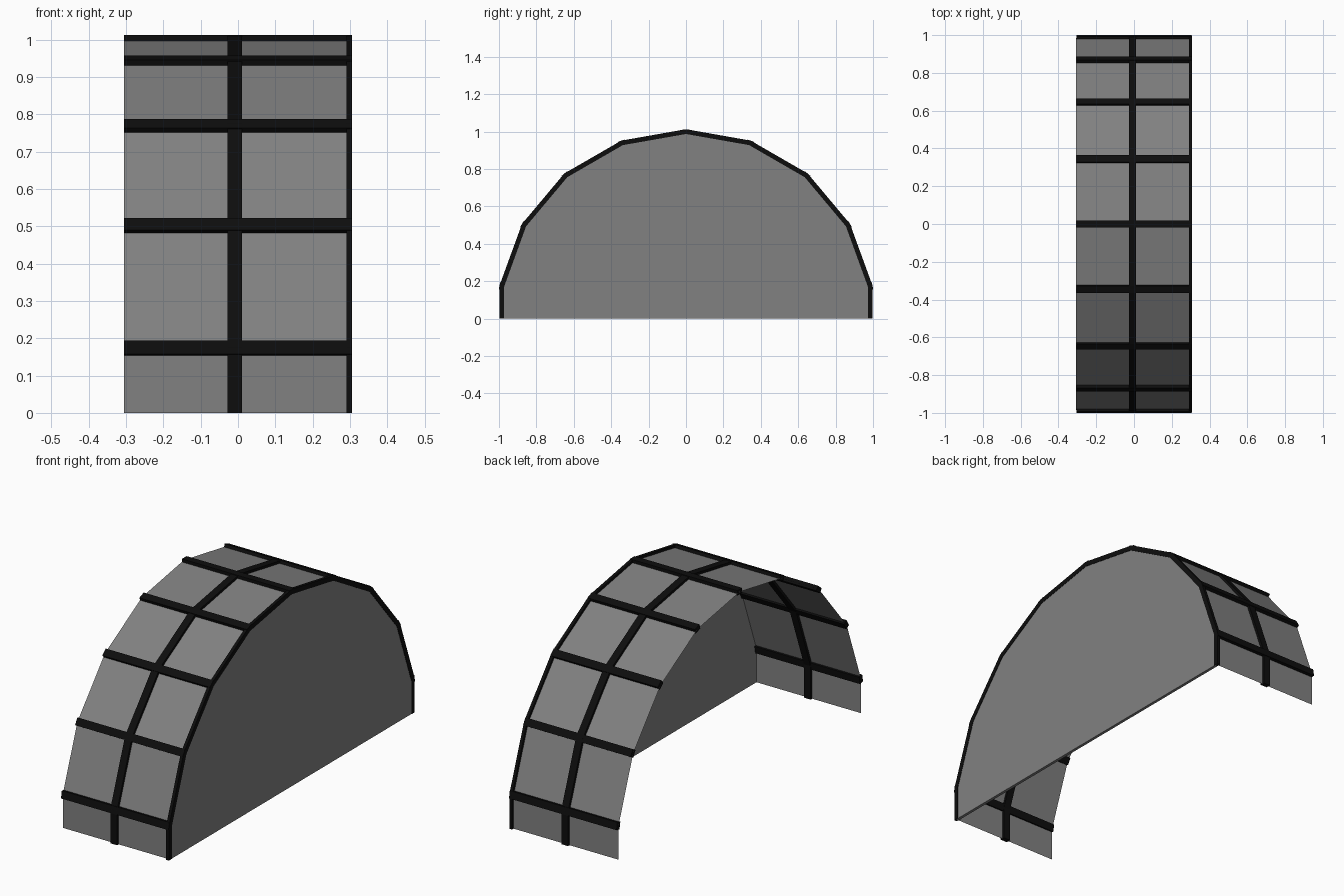
import bpy, bmesh, math
from mathutils import Matrix, Vector

cube = bpy.data.objects.get("Cube")
if cube:
    bpy.data.objects.remove(cube)

X_OPEN, X_WALL, X_END = -0.306, 0.289, 0.306
DEPTH, WIDTH = 0.025, 0.038
ANGLES = [math.radians(a) for a in range(10, 171, 20)]


def material(name, value):
    m = bpy.data.materials.new(name)
    m.use_nodes = True
    color = (value, value, value, 1)
    m.diffuse_color = color
    m.node_tree.nodes["Principled BSDF"].inputs["Base Color"].default_value = color
    return m


GREY = material("panel grey", 0.22)
BLACK = material("frame black", 0.004)


def arch(offset=0.0):
    """Half of an 18-sided ring with upright feet, as (y, z) points."""
    r = 1 + offset / math.cos(math.radians(10))
    pts = [(r * math.cos(a), r * math.sin(a)) for a in ANGLES]
    return [(pts[0][0], 0)] + pts + [(pts[-1][0], 0)]


def finish(bm, name, mat, closed=True):
    if closed:
        bmesh.ops.recalc_face_normals(bm, faces=bm.faces)
    mesh = bpy.data.meshes.new(name)
    bm.to_mesh(mesh)
    bm.free()
    mesh.materials.append(mat)
    obj = bpy.data.objects.new(name, mesh)
    bpy.context.collection.objects.link(obj)
    return obj


def prism(name, outline, x0, x1, mat):
    """Extrude a (y, z) outline along x."""
    bm = bmesh.new()
    face = bm.faces.new([bm.verts.new((x0, y, z)) for y, z in outline])
    out = bmesh.ops.extrude_face_region(bm, geom=[face])
    verts = [v for v in out["geom"] if isinstance(v, bmesh.types.BMVert)]
    bmesh.ops.translate(bm, verts=verts, vec=(x1 - x0, 0, 0))
    return finish(bm, name, mat)


def rib(name, x0, x1):
    """Arched strip centred on the panel surface."""
    outline = arch(DEPTH / 2) + arch(-DEPTH / 2)[::-1]
    return prism(name, outline, x0, x1, BLACK)


# Thin faceted cover, open at one end
bm = bmesh.new()
rows = [[bm.verts.new((x, y, z)) for x in (X_OPEN, X_WALL)] for y, z in arch()]
for a, b in zip(rows, rows[1:]):
    bm.faces.new((a[0], a[1], b[1], b[0]))
finish(bm, "cover_panels", GREY, closed=False)

# Closed end wall
prism("end_wall", arch(), X_WALL, X_END - 0.002, GREY)

# Arched ribs: middle of the cover and rim of the wall
middle = (X_OPEN + X_WALL) / 2
rib("middle_rib", middle - WIDTH / 2, middle + WIDTH / 2)
rib("end_rim", X_WALL + 0.001, X_END)

# Crossbars along every fold
for i, a in enumerate(ANGLES):
    bm = bmesh.new()
    bmesh.ops.create_cube(bm, size=1)
    place = (Matrix.Translation(Vector(((X_OPEN + X_END) / 2, math.cos(a), math.sin(a))))
             @ Matrix.Rotation(a, 4, "X")
             @ Matrix.Diagonal((X_END - X_OPEN - 0.001, DEPTH, WIDTH, 1)))
    bmesh.ops.transform(bm, matrix=place, verts=bm.verts)
    finish(bm, f"crossbar_{i + 1}", BLACK)
